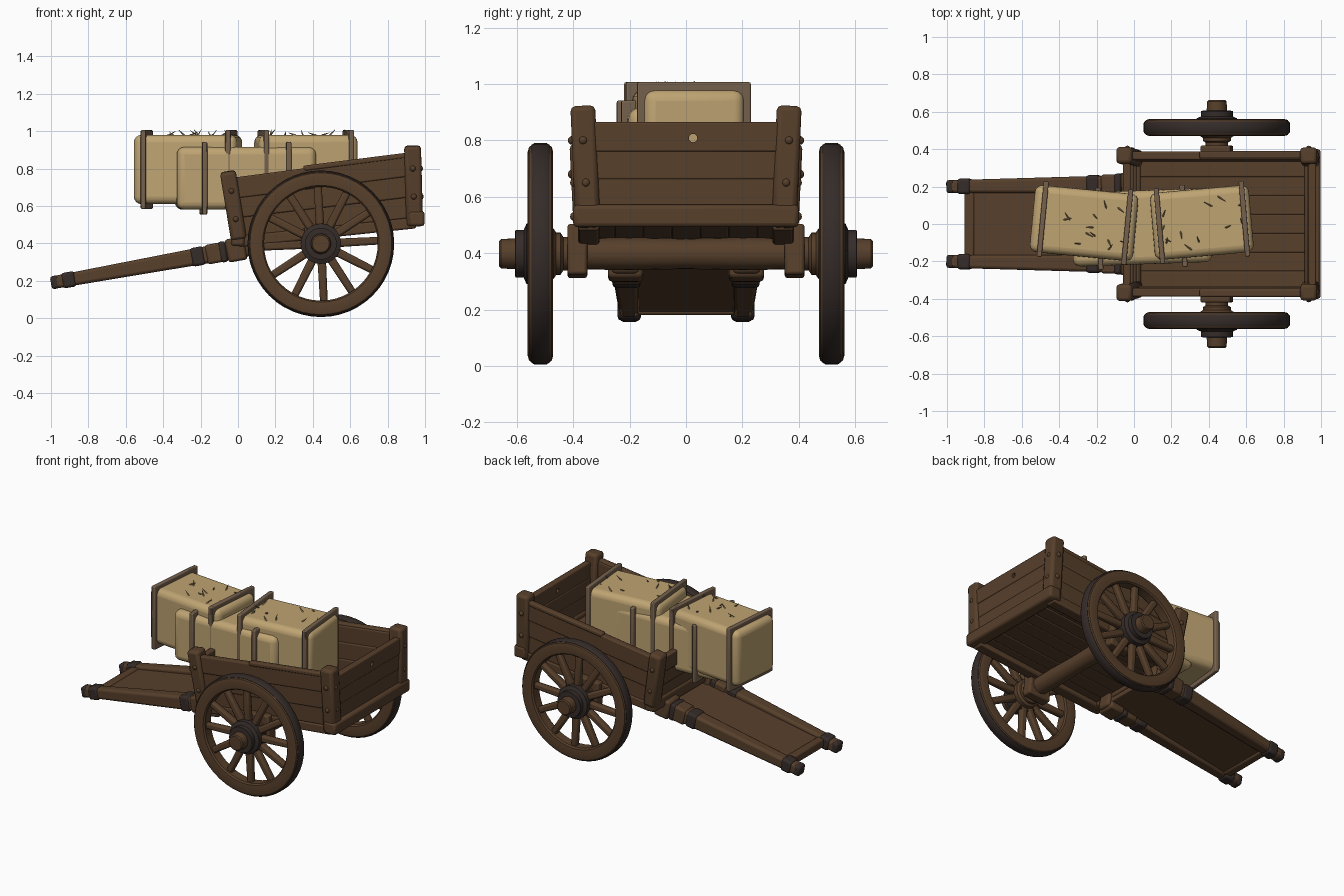
import bpy, bmesh, math, random
from mathutils import Vector, Matrix

if "Cube" in bpy.data.objects:
    bpy.data.objects.remove(bpy.data.objects["Cube"])

random.seed(4)


def material(name, rgb):
    m = bpy.data.materials.new(name)
    m.diffuse_color = (*rgb, 1)
    m.use_nodes = True
    m.node_tree.nodes["Principled BSDF"].inputs["Base Color"].default_value = m.diffuse_color
    return m


WOOD = material("wood", (0.095, 0.05, 0.024))
IRON = material("iron", (0.035, 0.025, 0.022))
HAY = material("hay", (0.52, 0.37, 0.17))
STRAP = material("strap", (0.18, 0.12, 0.075))
STRAW = material("straw", (0.30, 0.22, 0.10))


def finish(name, bm, mat, bevel=0.0, segs=2):
    bmesh.ops.recalc_face_normals(bm, faces=bm.faces)
    me = bpy.data.meshes.new(name)
    bm.to_mesh(me)
    bm.free()
    ob = bpy.data.objects.new(name, me)
    bpy.context.collection.objects.link(ob)
    me.materials.append(mat)
    if bevel:
        b = ob.modifiers.new("bevel", 'BEVEL')
        b.width, b.segments, b.limit_method = bevel, segs, 'ANGLE'
    return ob


def beam(name, p, q, w, h, mat=WOOD, up=(0, 0, 1), end=1.0, bevel=0.01):
    """Rectangular bar from p to q; w is sideways, h along up; end scales q."""
    p, q = Vector(p), Vector(q)
    d = (q - p).normalized()
    s = d.cross(Vector(up)).normalized()
    u = s.cross(d)
    bm = bmesh.new()
    rings = [[bm.verts.new(c + s * (a * w / 2 * k) + u * (b * h / 2 * k))
              for a, b in ((-1, -1), (1, -1), (1, 1), (-1, 1))]
             for c, k in ((p, 1), (q, end))]
    bm.faces.new(rings[0])
    bm.faces.new(rings[1])
    for i in range(4):
        j = (i + 1) % 4
        bm.faces.new((rings[0][i], rings[0][j], rings[1][j], rings[1][i]))
    return finish(name, bm, mat, bevel)


def lathe(name, profile, centre, mat, steps=40, closed=False):
    """Spin (radius, y) points about the y axis."""
    bm = bmesh.new()
    rings = []
    for r, y in profile:
        rings.append([bm.verts.new((centre[0] + r * math.cos(math.tau * i / steps), centre[1] + y,
                                    centre[2] + r * math.sin(math.tau * i / steps)))
                      for i in range(steps)])
    pairs = list(zip(rings, rings[1:])) + ([(rings[-1], rings[0])] if closed else [])
    for a, b in pairs:
        for i in range(steps):
            j = (i + 1) % steps
            bm.faces.new((a[i], a[j], b[j], b[i]))
    if not closed:
        bm.faces.new(rings[0])
        bm.faces.new(rings[-1])
    return finish(name, bm, mat)


def studs(name, points, r, mat=WOOD):
    bm = bmesh.new()
    for p in points:
        bmesh.ops.create_uvsphere(bm, u_segments=10, v_segments=6, radius=r,
                                  matrix=Matrix.Translation(p))
    return finish(name, bm, mat)


def mix(a, b, t):
    return Vector(a).lerp(Vector(b), t)


WX, WZ = 0.443, 0.398

# wheels, hubs and spokes
for s, side in ((-1, "near"), (1, "far")):
    c = (WX, s * 0.516, WZ)
    lathe(side + "_rim", [(0.304, -0.030), (0.312, -0.040), (0.362, -0.045), (0.379, -0.040), (0.389, -0.024),
                          (0.389, 0.024), (0.379, 0.040), (0.362, 0.045), (0.312, 0.040), (0.304, 0.030)],
          c, WOOD, 48, True)
    # worn iron tyre
    lathe(side + "_tyre", [(0.37, -0.034), (0.386, -0.032), (0.392, -0.022), (0.392, 0.022),
                           (0.386, 0.032), (0.37, 0.034)], c, IRON, 48, True)
    for i in range(12):
        a = math.tau * (i + 0.1) / 12
        d = Vector((math.cos(a), 0, math.sin(a)))
        beam(side + "_spoke", Vector(c) + d * 0.08, Vector(c) + d * 0.33, 0.046, 0.044,
             up=(0, 1, 0), end=0.88, bevel=0.012)
    hub = lambda pts: [(r, s * y) for r, y in pts]
    o = (WX, 0, WZ)
    lathe(side + "_hub", hub([(0.07, 0.39), (0.075, 0.41), (0.06, 0.42), (0.06, 0.435), (0.075, 0.445),
                              (0.075, 0.46), (0.09, 0.47), (0.09, 0.56), (0.055, 0.60), (0.052, 0.655),
                              (0.045, 0.662)]), o, WOOD, 28)
    lathe(side + "_hub_ring", hub([(0.06, 0.50), (0.108, 0.50), (0.108, 0.565), (0.085, 0.575),
                                   (0.085, 0.605), (0.05, 0.607)]), o, IRON, 28)
    # axle mounting block
    beam(side + "_axle_block", (WX - 0.08, s * 0.385, 0.40), (WX + 0.08, s * 0.385, 0.415), 0.07, 0.18)

# axle
lathe("axle", [(0.055, -0.40), (0.058, -0.2), (0.054, 0), (0.058, 0.2), (0.055, 0.40)],
      (WX, 0, WZ), WOOD, 20)

# cart bed: floor planks running lengthwise, sills and end beams
for i in range(7):
    y = -0.303 + i * 0.101
    dz = random.uniform(-0.003, 0.003)
    beam("floor_plank", (-0.01, y, 0.43 + dz), (0.95, y, 0.53 + dz), 0.104, 0.04, bevel=0.007)
beam("rear_beam", (0.955, -0.40, 0.532), (0.955, 0.40, 0.532), 0.085, 0.08, bevel=0.015)
beam("front_beam", (0.0, -0.39, 0.425), (0.0, 0.39, 0.425), 0.075, 0.08, bevel=0.015)

# side walls, sills and corner posts
for s in (-1, 1):
    beam("sill", (0.0, s * 0.345, 0.41), (0.95, s * 0.345, 0.51), 0.075, 0.06)
    for i in range(3):
        t = (i + 0.5) / 3
        y = s * (0.35 + 0.02 * t + random.uniform(-0.002, 0.002))
        p = mix((0.0, y, 0.435), (-0.045, y, 0.745), t)
        q = mix((0.94, y, 0.54), (0.935, y, 0.875), t)
        beam("side_plank", p, q, 0.044, 0.112, end=1.05, bevel=0.008)
    beam("side_top_rail", (0.35, s * 0.37, 0.80), (0.93, s * 0.37, 0.873), 0.042, 0.03)
    beam("front_post", (0.005, s * 0.35, 0.42), (-0.055, s * 0.368, 0.785), 0.09, 0.085,
         up=(1, 0, 0), bevel=0.018)
    beam("rear_post", (0.945, s * 0.347, 0.49), (0.933, s * 0.366, 0.922), 0.088, 0.09,
         up=(1, 0, 0), bevel=0.018)
    studs("post_bolts",
          [(-0.035, s * 0.403, 0.68), (-0.012, s * 0.395, 0.53), (0.935, s * 0.403, 0.80),
           (0.94, s * 0.395, 0.65), (0.974, s * 0.365, 0.80), (0.978, s * 0.355, 0.65)], 0.016)

# end walls, planks running across
rear = []
for i in range(3):
    t = (i + 0.5) / 3
    z = 0.565 + 0.297 * t
    j = random.uniform(-0.003, 0.003)
    rear.append(beam("rear_plank", (0.95 + j, -0.34, z), (0.95 + j, 0.34, z), 0.042, 0.106, bevel=0.007))
    p = mix((0.0, 0, 0.45), (-0.045, 0, 0.73), t)
    beam("front_plank", p + Vector((0, -0.34, 0)), p + Vector((0, 0.34, 0)), 0.04, 0.1, bevel=0.007)

# peg hole in the tailboard
bm = bmesh.new()
bmesh.ops.create_cone(bm, cap_ends=True, segments=16, radius1=0.015, radius2=0.015, depth=0.2,
                      matrix=Matrix.Translation((0.95, 0.025, 0.808)) @ Matrix.Rotation(math.pi / 2, 4, 'Y'))
cutter = finish("hole_cutter", bm, WOOD)
cutter.hide_render = True
cutter.hide_set(True)
cut = rear[2].modifiers.new("hole", 'BOOLEAN')
cut.object = cutter

# shafts with iron bands
for s in (-1, 1):
    a, b = (-0.99, s * 0.20, 0.19), (0.06, s * 0.215, 0.38)
    at = lambda x: mix(a, b, (x + 0.99) / 1.05)
    beam("shaft", a, b, 0.068, 0.068, end=1.45, bevel=0.016)
    for x0, x1, w, m in ((-1.0, -0.955, 0.07, IRON), (-0.94, -0.87, 0.083, IRON), (-0.25, -0.18, 0.1, IRON),
                         (-0.17, -0.08, 0.105, WOOD), (-0.10, -0.06, 0.112, IRON), (-0.06, 0.04, 0.125, WOOD)):
        beam("shaft_band", at(x0), at(x1), w, w, m, bevel=0.014)

# footboard between the shafts
beam("footboard", (-0.90, 0, 0.203), (0.04, 0, 0.37), 0.36, 0.036, bevel=0.006)
beam("shaft_crossbar", (-0.88, -0.19, 0.208), (-0.88, 0.19, 0.208), 0.055, 0.055)


# hay bales with square straps and loose straw
def bale(name, cx, cy, z0, z1, length, width, angle, strap_x):
    M = Matrix.Translation((cx, cy, (z0 + z1) / 2)) @ Matrix.Rotation(math.radians(angle), 4, 'Z')
    h = z1 - z0
    bm = bmesh.new()
    bmesh.ops.create_cube(bm, size=1, matrix=M @ Matrix.Diagonal((length, width, h, 1)))
    finish(name, bm, HAY, 0.04, 4)
    y, z = width / 2 - 0.003, h / 2 + 0.002
    up = M.to_3x3() @ Vector((1, 0, 0))
    for x in strap_x:
        for k in (-1, 1):
            beam(name + "_strap", M @ Vector((x, k * y, -z - 0.024)), M @ Vector((x, k * y, z + 0.024)),
                 0.05, 0.027, STRAP, up, bevel=0.006)
            beam(name + "_strap", M @ Vector((x, -y, k * z)), M @ Vector((x, y, k * z)),
                 0.05, 0.027, STRAP, up, bevel=0.006)
    bm = bmesh.new()
    for i in range(12):
        R = Matrix.Rotation(random.uniform(0, 6.28), 4, 'Z') @ Matrix.Rotation(random.uniform(0.7, 1.3), 4, 'Y')
        T = Matrix.Translation((random.uniform(-0.42, 0.42) * length,
                                random.uniform(-0.38, 0.38) * width, h / 2))
        bmesh.ops.create_cone(bm, cap_ends=True, segments=4, radius1=0.006, radius2=0.001, depth=0.05,
                              matrix=M @ T @ R @ Matrix.Translation((0, 0, 0.015)))
    finish(name + "_straw", bm, STRAW)


bale("front_bale", -0.267, 0.005, 0.61, 0.98, 0.555, 0.36, -5.5, (-0.222, 0.232))
bale("rear_bale", 0.363, 0.008, 0.61, 0.98, 0.53, 0.36, 5, (-0.228, 0.228))
bale("lower_bale", 0.04, -0.018, 0.58, 0.915, 0.745, 0.395, 2, (-0.225, 0.225))

# smooth shading with crisp edges
bpy.ops.object.select_all(action='DESELECT')
for ob in bpy.context.scene.objects:
    if ob != cutter:
        ob.select_set(True)
        bpy.context.view_layer.objects.active = ob
bpy.ops.object.shade_smooth_by_angle(angle=math.radians(35))
